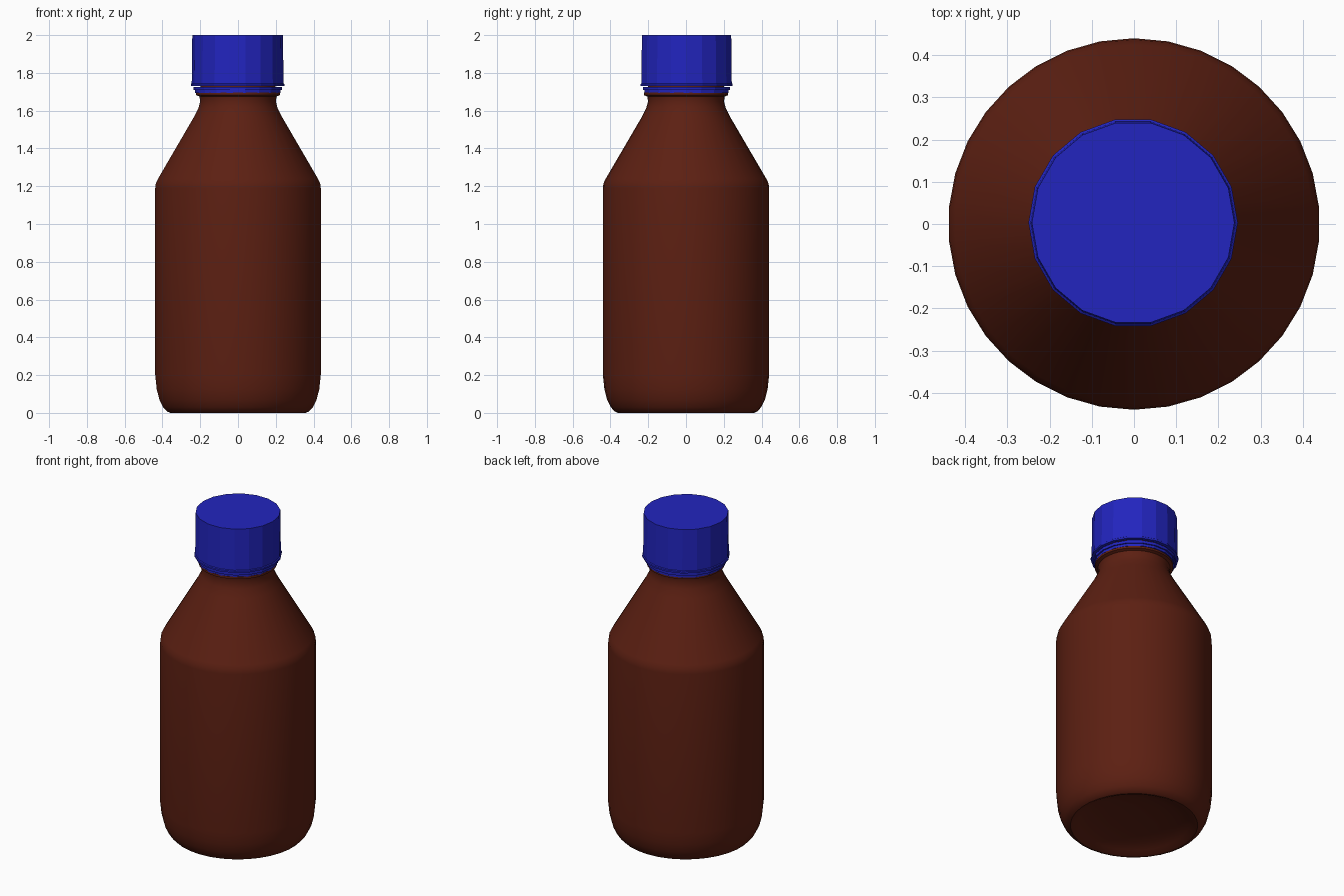
import bpy, bmesh, math

if "Cube" in bpy.data.objects:
    bpy.data.objects.remove(bpy.data.objects["Cube"])


def material(name, rgb):
    m = bpy.data.materials.new(name)
    m.diffuse_color = (*rgb, 1)
    m.use_nodes = True
    m.node_tree.nodes["Principled BSDF"].inputs["Base Color"].default_value = m.diffuse_color
    return m


def lathe(name, profile, sides, mat, phase=0, closed=False, centre=(0, 0), smooth=None):
    """Revolve an (r, z) profile; r = 0 ends become poles."""
    bm = bmesh.new()
    rings = []
    for r, z in profile:
        if r == 0:
            rings.append([bm.verts.new((0, 0, z))] * sides)
        else:
            rings.append([bm.verts.new((r * math.cos(phase + i * math.tau / sides),
                                        r * math.sin(phase + i * math.tau / sides), z))
                          for i in range(sides)])
    pairs = list(zip(rings, rings[1:]))
    if closed:
        pairs.append((rings[-1], rings[0]))
    for a, b in pairs:
        for i in range(sides):
            j = (i + 1) % sides
            bm.faces.new(dict.fromkeys((a[i], a[j], b[j], b[i])))
    bmesh.ops.recalc_face_normals(bm, faces=bm.faces)
    me = bpy.data.meshes.new(name)
    bm.to_mesh(me)
    bm.free()
    me.materials.append(mat)
    ob = bpy.data.objects.new(name, me)
    ob.location = (*centre, 0)
    bpy.context.collection.objects.link(ob)
    if smooth:
        bpy.ops.object.select_all(action='DESELECT')
        ob.select_set(True)
        bpy.context.view_layer.objects.active = ob
        bpy.ops.object.shade_smooth_by_angle(angle=math.radians(smooth))
    return ob


amber = material("amber_glass", (0.107, 0.014, 0.006))
blue = material("blue_plastic", (0.016, 0.018, 0.52))

# Bottle: domed base, round heel, straight body, cone shoulder, neck with collar
bottle = [(0, 0.055), (0.15, 0.05), (0.26, 0.036), (0.315, 0.018), (0.345, 0.003),
          (0.36, 0.0), (0.378, 0.008), (0.398, 0.03), (0.418, 0.07), (0.432, 0.125),
          (0.44, 0.2), (0.44, 1.19), (0.437, 1.215), (0.425, 1.24), (0.235, 1.565),
          (0.21, 1.615), (0.201, 1.65), (0.205, 1.675), (0.222, 1.682), (0.222, 1.696),
          (0.2, 1.70), (0.2, 1.96), (0, 1.96)]
lathe("bottle", bottle, 34, amber, phase=math.pi / 2, smooth=35)

# Screw cap: 18 flat sides, slight flare at the bottom lip
offset = (-0.002, 0.003)
cap = [(0, 2.0), (0.24, 2.0), (0.243, 1.745), (0.248, 1.741), (0.248, 1.731),
       (0.228, 1.731), (0.225, 1.97), (0, 1.97)]
lathe("screw_cap", cap, 18, blue, centre=offset)

# Seal rings below the cap
for name, r, z0, z1 in (("upper_seal_ring", 0.234, 1.709, 1.726),
                        ("lower_seal_ring", 0.226, 1.694, 1.712)):
    lathe(name, [(r, z0), (r, z1), (0.205, z1), (0.205, z0)], 18, blue,
          closed=True, centre=offset)
